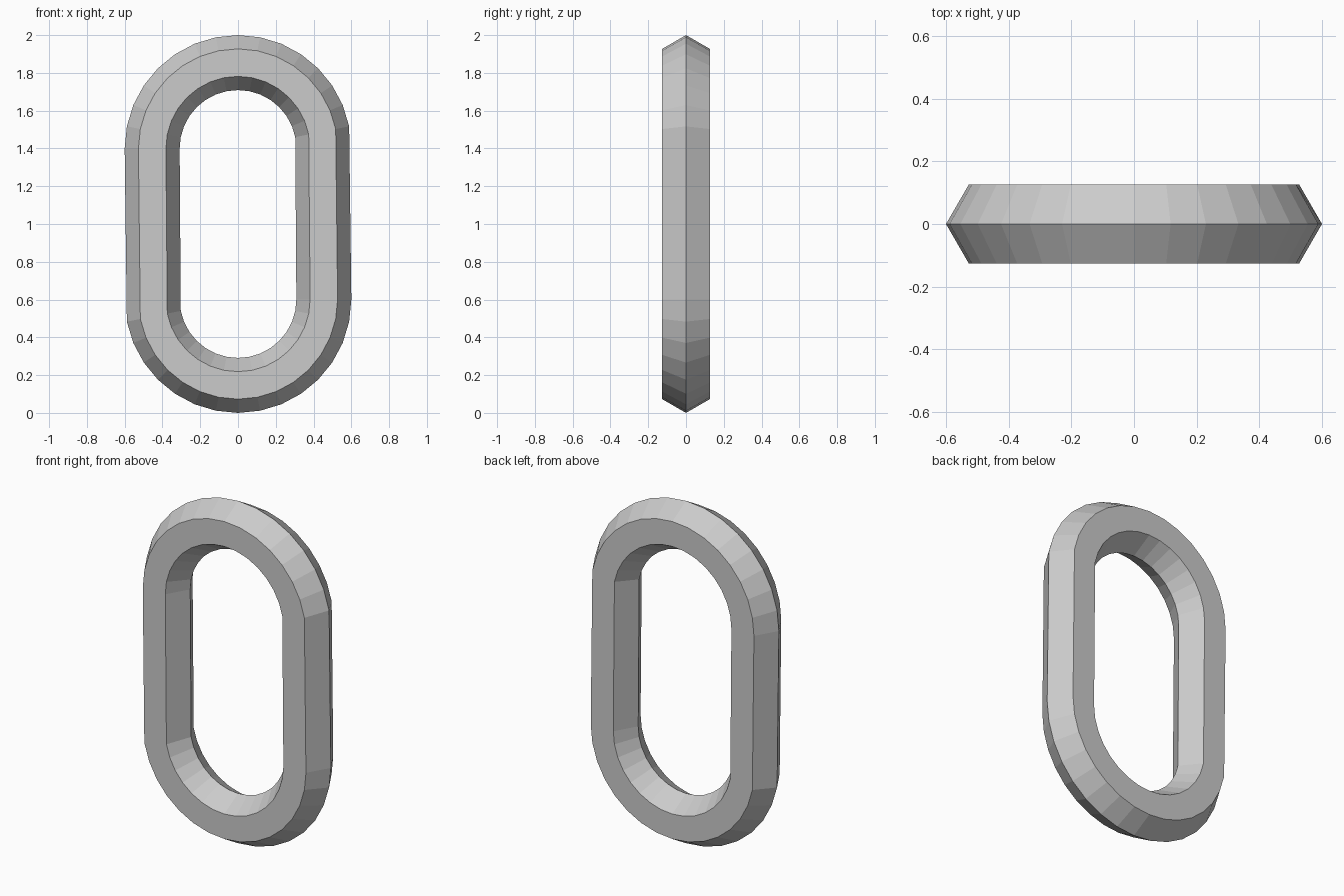
import bpy, bmesh
from math import cos, sin, pi

if "Cube" in bpy.data.objects:
    bpy.data.objects.remove(bpy.data.objects["Cube"])

MAJOR, MINOR = 0.4545, 0.1455   # ring radius and hexagonal section radius
RINGS, SIDES = 32, 6
STRETCH = 0.4                   # half of the straight section

bm = bmesh.new()

# Hexagonal sections around a ring, the two halves pulled apart along z
rings = []
for i in range(RINGS):
    a = 2 * pi * i / RINGS
    top = 1 <= i <= RINGS // 2
    centre_z = 1 + (STRETCH if top else -STRETCH)
    ring = []
    for j in range(SIDES):
        b = 2 * pi * j / SIDES
        r = MAJOR + MINOR * cos(b)
        ring.append(bm.verts.new((r * cos(a), MINOR * sin(b), centre_z + r * sin(a))))
    rings.append(ring)

# Skin neighbouring sections into a closed loop
for i in range(RINGS):
    p, q = rings[i], rings[(i + 1) % RINGS]
    for j in range(SIDES):
        k = (j + 1) % SIDES
        bm.faces.new((p[j], p[k], q[k], q[j]))
bmesh.ops.recalc_face_normals(bm, faces=bm.faces)

# Chain link, flat shaded
mesh = bpy.data.meshes.new("chain_link")
bm.to_mesh(mesh)
bm.free()
bpy.context.collection.objects.link(bpy.data.objects.new("chain_link", mesh))
